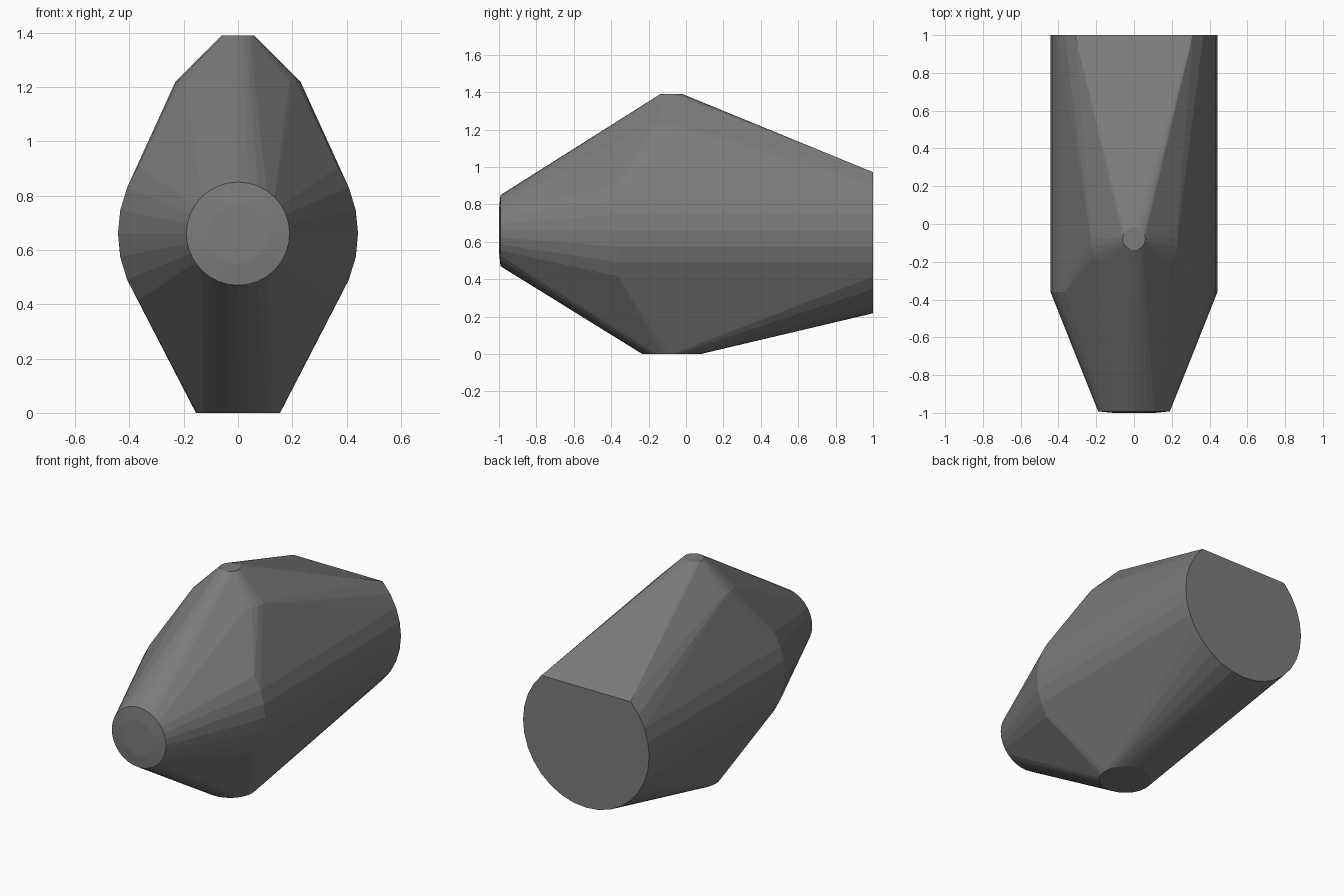
import bpy, bmesh, math

if "Cube" in bpy.data.objects:
    bpy.data.objects.remove(bpy.data.objects["Cube"])

SEGMENTS = 32
AXIS_Z = 0.66      # height of the long axis
POST_Y = -0.078    # position of the vertical axis


def ring_y(y, r):
    """Circle facing along y."""
    return [(r * math.cos(a), y, AXIS_Z + r * math.sin(a)) for a in angles]


def ring_z(z, r):
    """Circle facing up."""
    return [(r * math.cos(a), POST_Y + r * math.sin(a), z) for a in angles]


angles = [2 * math.pi * i / SEGMENTS for i in range(SEGMENTS)]

# Nose with a slight raised centre, widest body ring
points = ring_y(-1.0, 0.11) + ring_y(-0.992, 0.19) + ring_y(-0.36, 0.442)
# Rear disc, cut flat along its top
points += [p for p in ring_y(1.0, 0.442) if p[2] < 0.98]
# Base, shoulder and top cap
points += ring_z(0.0, 0.155) + ring_z(1.22, 0.23) + ring_z(1.39, 0.06)

# Faceted shell wrapped around all rings
bm = bmesh.new()
verts = [bm.verts.new(p) for p in points]
hull = bmesh.ops.convex_hull(bm, input=verts)
bmesh.ops.delete(bm, geom=[v for v in bm.verts if not v.link_faces], context='VERTS')
bmesh.ops.dissolve_limit(bm, angle_limit=math.radians(0.5),
                         verts=bm.verts[:], edges=bm.edges[:])
bmesh.ops.recalc_face_normals(bm, faces=bm.faces[:])

mesh = bpy.data.meshes.new("faceted_body")
bm.to_mesh(mesh)
bm.free()

grey = bpy.data.materials.new("mid grey")
grey.diffuse_color = (0.2, 0.2, 0.2, 1)
grey.use_nodes = True
grey.node_tree.nodes["Principled BSDF"].inputs["Base Color"].default_value = grey.diffuse_color
mesh.materials.append(grey)

body = bpy.data.objects.new("faceted_body", mesh)
bpy.context.collection.objects.link(body)
